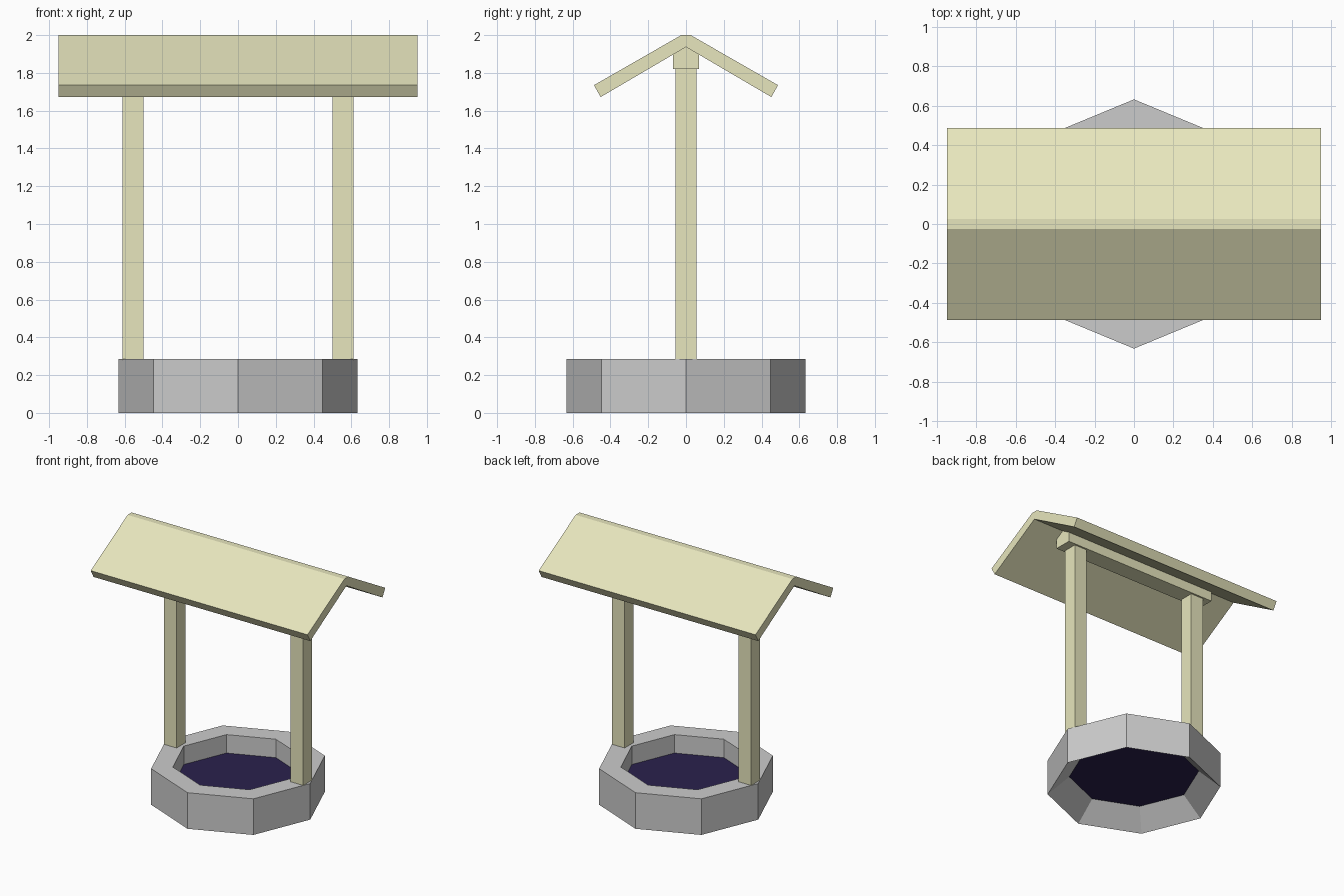
import bpy
import bmesh
from math import cos, sin, pi

if "Cube" in bpy.data.objects:
    bpy.data.objects.remove(bpy.data.objects["Cube"])


def material(name, rgb):
    m = bpy.data.materials.new(name)
    m.diffuse_color = (*rgb, 1)
    m.use_nodes = True
    m.node_tree.nodes["Principled BSDF"].inputs["Base Color"].default_value = m.diffuse_color
    return m


wood = material("wood", (0.8, 0.79, 0.51))
dark_water = material("dark_water", (0.023, 0.015, 0.075))


def finish(name, bm, mat=None):
    bmesh.ops.recalc_face_normals(bm, faces=bm.faces)
    mesh = bpy.data.meshes.new(name)
    bm.to_mesh(mesh)
    bm.free()
    if mat:
        mesh.materials.append(mat)
    obj = bpy.data.objects.new(name, mesh)
    bpy.context.collection.objects.link(obj)
    return obj


def box(name, x, y, z, mat):
    bm = bmesh.new()
    bmesh.ops.create_cube(bm, size=1)
    for v in bm.verts:
        for i, (lo, hi) in enumerate((x, y, z)):
            v.co[i] = hi if v.co[i] > 0 else lo
    return finish(name, bm, mat)


def octagon(bm, r, z):
    return [bm.verts.new((r * cos(i * pi / 4), r * sin(i * pi / 4), z)) for i in range(8)]


INNER, WATER_Z = 0.475, 0.14

# Eight-sided stone wall, tapering underneath up to the water
bm = bmesh.new()
rings = [octagon(bm, r, z) for r, z in
         ((0.633, 0), (0.633, 0.286), (INNER, 0.286), (INNER, WATER_Z))]
for a, b in zip(rings, rings[1:] + rings[:1]):
    for i in range(8):
        j = (i + 1) % 8
        bm.faces.new((a[i], a[j], b[j], b[i]))
finish("well_wall", bm)

# Water surface
bm = bmesh.new()
face = bm.faces.new(octagon(bm, INNER, WATER_Z))
finish("water", bm, dark_water)

# Posts and ridge beam
for side, x in (("left", -0.555), ("right", 0.555)):
    box(side + "_post", (x - 0.056, x + 0.056), (-0.056, 0.056), (0.28, 1.83), wood)
box("ridge_beam", (-0.68, 0.68), (-0.07, 0.07), (1.82, 1.955), wood)

# Gabled roof: mirrored half profile extruded along x
half = [(0.025, 2.0), (0.487, 1.735), (0.452, 1.672)]
profile = half + [(0, 1.937)] + [(-y, z) for y, z in reversed(half)]
bm = bmesh.new()
end = bm.faces.new([bm.verts.new((-0.95, y, z)) for y, z in profile])
ext = bmesh.ops.extrude_face_region(bm, geom=[end], use_keep_orig=True)
moved = [g for g in ext["geom"] if isinstance(g, bmesh.types.BMVert)]
bmesh.ops.translate(bm, verts=moved, vec=(1.9, 0, 0))
finish("roof", bm, wood)
